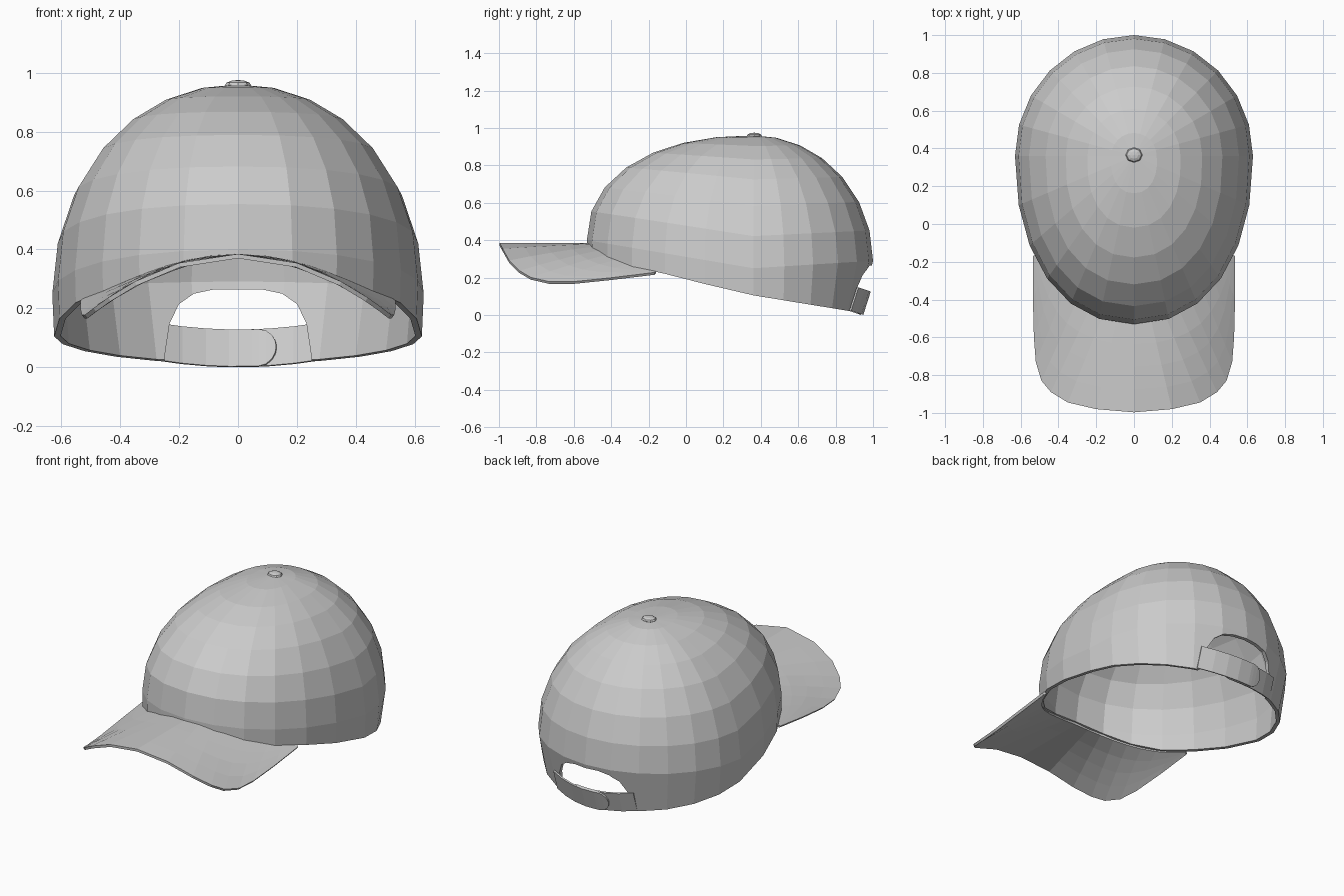
import bpy, bmesh
from math import sin, cos, radians, pi, sqrt

if "Cube" in bpy.data.objects:
    bpy.data.objects.remove(bpy.data.objects["Cube"])


def make(name, verts, faces):
    me = bpy.data.meshes.new(name)
    me.from_pydata(verts, [], faces)
    ob = bpy.data.objects.new(name, me)
    bpy.context.collection.objects.link(ob)
    return ob


def grid(name, rows, thick, offset, closed=False, tip=None):
    n = len(rows[0])
    verts = [p for r in rows for p in r]
    faces = []
    for i in range(len(rows) - 1):
        for j in range(n if closed else n - 1):
            k = (j + 1) % n
            faces.append((i*n + j, i*n + k, (i+1)*n + k, (i+1)*n + j))
    if tip:
        verts.append(tip)
        b = (len(rows) - 1) * n
        faces += [(b + j, b + (j + 1) % n, len(verts) - 1) for j in range(n)]
    ob = make(name, verts, faces)
    m = ob.modifiers.new("thickness", 'SOLIDIFY')
    m.thickness, m.offset = thick, offset
    return ob


def interp(t, pts):
    for (a, u), (b, v) in zip(pts, pts[1:]):
        if t <= b:
            return u + (v - u) * max(0, t - a) / (b - a)
    return pts[-1][1]


def spow(v, e):
    return (1 if v >= 0 else -1) * abs(v) ** e


CY, TOP = 0.36, 0.96


def outline(a):
    """Widest outline of the crown, relative to its axis."""
    s, c = sin(a), cos(a)
    if s < 0:
        return 0.63 * spow(c, 0.91), 0.89 * spow(s, 0.91)
    return 0.63 * c, 0.64 * s


def brim_z(x, y):
    k = 0.55 + 0.215 * min(1, max(0, (-0.17 - y) / 0.5))
    return 0.385 - k * x * x


def rim_z(x, y):
    if y < -0.17:
        return brim_z(x, y)
    return interp(y, [(-0.17, 0.235), (0.3, 0.115), (0.93, 0.012)])


# Crown: rim ring, widest ring, then rings closing over the top
SEG = 24
angles = [2 * pi * j / SEG for j in range(SEG)]
rows = [[]]
for a in angles:
    x, y = outline(a)
    s = 0.99 - 0.10 * max(0, sin(a)) ** 1.5 + 0.01 * max(0, -sin(a))
    x, y = x * s, CY + y * s
    rows[0].append((x, y, rim_z(x, y)))
for deg in (0, 14, 28, 42, 55, 67, 79):
    ring = []
    for a in angles:
        x, y = outline(a)
        ze = interp(CY + y, [(-0.53, 0.40), (CY, 0.25), (1.0, 0.29)])
        e = 2 / (2 + 0.2 * max(0, -sin(a)))
        h, v = cos(radians(deg)) ** e, sin(radians(deg)) ** e
        ring.append((x * h, CY + y * h, ze + (TOP - ze) * v))
    rows.append(ring)
crown = grid("crown", rows, 0.022, -1, True, (0, CY, TOP))

# Arched opening at the back
half = [(0.25, -0.1), (0.25, 0.03), (0.232, 0.15), (0.2, 0.215), (0.15, 0.25), (0.08, 0.265)]
arch = half + [(-x, z) for x, z in reversed(half)]
n = len(arch)
cutter = make("opening_cutter",
              [(x, y, z) for y in (0.6, 1.2) for x, z in arch],
              [tuple(range(n)), tuple(range(2 * n - 1, n - 1, -1))] +
              [(j, j + n, (j + 1) % n + n, (j + 1) % n) for j in range(n)])
bm = bmesh.new()
bm.from_mesh(cutter.data)
bmesh.ops.recalc_face_normals(bm, faces=bm.faces)
bm.to_mesh(cutter.data)
bm.free()
cutter.hide_render = True
cutter.display_type = 'WIRE'
cut = crown.modifiers.new("opening", 'BOOLEAN')
cut.object, cut.operation, cut.solver = cutter, 'DIFFERENCE', 'EXACT'

# Brim: lofted from the crown rim to the front outline, drooping at the sides
outer = [(0.535, -0.17), (0.535, -0.4), (0.53, -0.6), (0.52, -0.73), (0.49, -0.83),
         (0.44, -0.89), (0.35, -0.945), (0.2, -0.98), (0, -0.997)]
inner = []
for i in range(9):
    x, y = outline(radians(-34.4 - 55.6 * i / 8))
    inner.append((x * 0.985, CY + y * 0.985))
inner[-1] = (0, inner[-1][1])
mirror = lambda p: p + [(-x, y) for x, y in reversed(p[:-1])]
outer, inner = mirror(outer), mirror(inner)
rows = []
for i in range(5):
    t = i / 4
    row = []
    for (x0, y0), (x1, y1) in zip(inner, outer):
        x, y = x0 + (x1 - x0) * t, y0 + (y1 - y0) * t
        row.append((x, y, brim_z(x, y)))
    rows.append(row)
grid("brim", rows, 0.015, -1)

# Two overlapping back straps with rounded ends
def strap(name, side, shift):
    xs = [(0.27 - 0.08 * i, 1) for i in range(5)]
    xs += [(-0.07 - 0.06 * sin(radians(d)), cos(radians(d))) for d in (0, 25, 50, 70, 84)]
    rows = []
    for v in (-1, 1):
        row = []
        for x, h in xs:
            up = 0.0625 * (1 + v * h)
            row.append((side * x, 0.942 + shift - 0.9 * x * x + 0.32 * up,
                        0.002 + 0.3 * x * x + up))
        rows.append(row)
    grid(name, rows, 0.01, 0)


strap("outer_strap", 1, 0.002)
strap("inner_strap", -1, -0.011)

# Button on top
bpy.ops.mesh.primitive_uv_sphere_add(segments=8, ring_count=6, radius=1, location=(0, 0.365, 0.957))
button = bpy.context.object
button.name = "top_button"
button.scale = (0.045, 0.04, 0.018)
